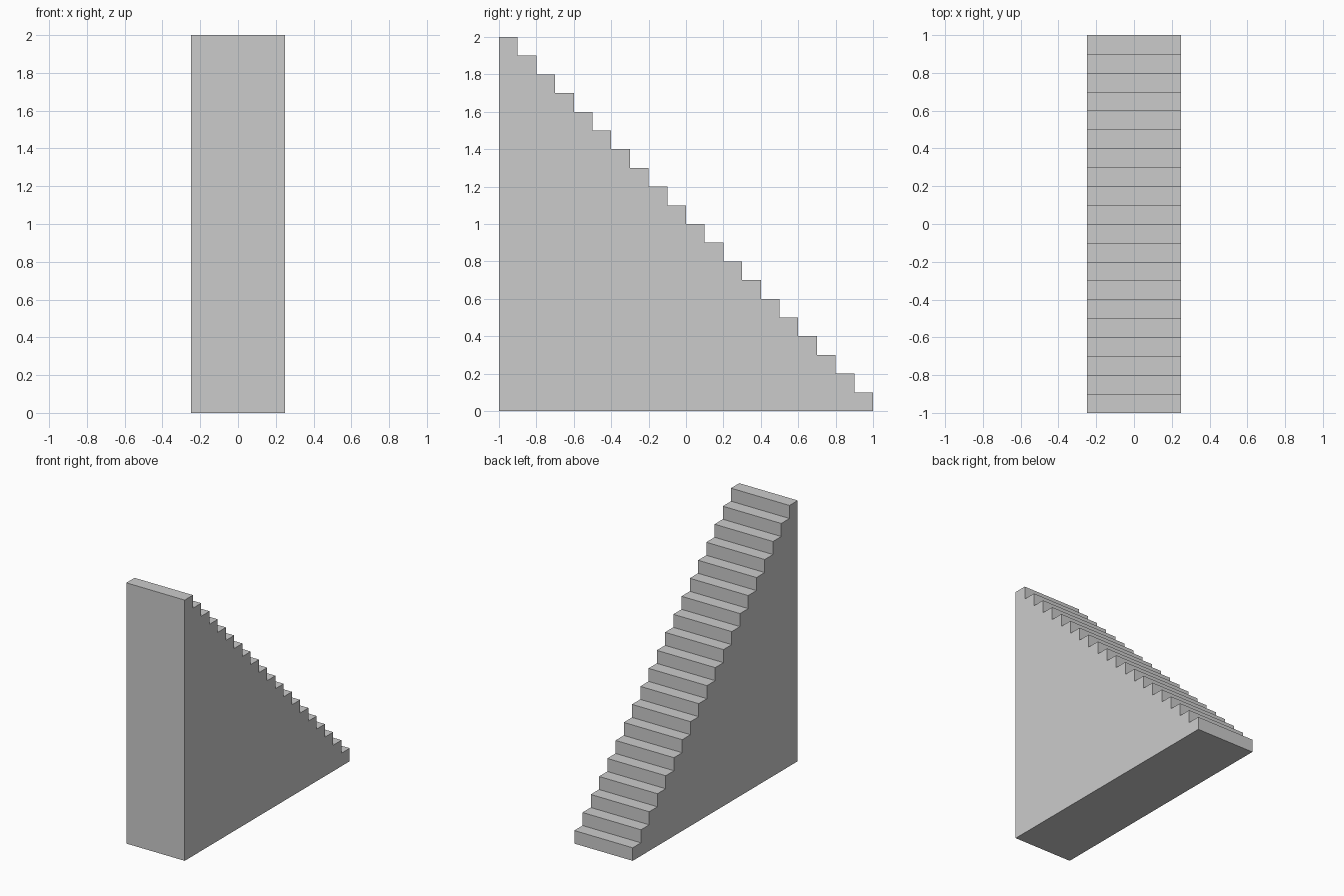
import bpy, bmesh

if "Cube" in bpy.data.objects:
    bpy.data.objects.remove(bpy.data.objects["Cube"])

STEPS = 20
SIZE = 0.1          # tread depth and riser height
HALF_WIDTH = 0.248

# Side profile: flat base and back, then the steps descending towards +y
profile = [(1.0, 0.0), (-1.0, 0.0)]
for i in range(STEPS):
    z = (STEPS - i) * SIZE
    profile += [(-1 + i * SIZE, z), (-1 + (i + 1) * SIZE, z)]

# Extrude the profile across the width
bm = bmesh.new()
side = bm.faces.new([bm.verts.new((-HALF_WIDTH, y, z)) for y, z in profile])
extruded = bmesh.ops.extrude_face_region(bm, geom=[side], use_keep_orig=True)
verts = [g for g in extruded["geom"] if isinstance(g, bmesh.types.BMVert)]
bmesh.ops.translate(bm, verts=verts, vec=(2 * HALF_WIDTH, 0, 0))
bmesh.ops.recalc_face_normals(bm, faces=bm.faces)

mesh = bpy.data.meshes.new("staircase")
bm.to_mesh(mesh)
bm.free()
bpy.context.collection.objects.link(bpy.data.objects.new("staircase", mesh))
